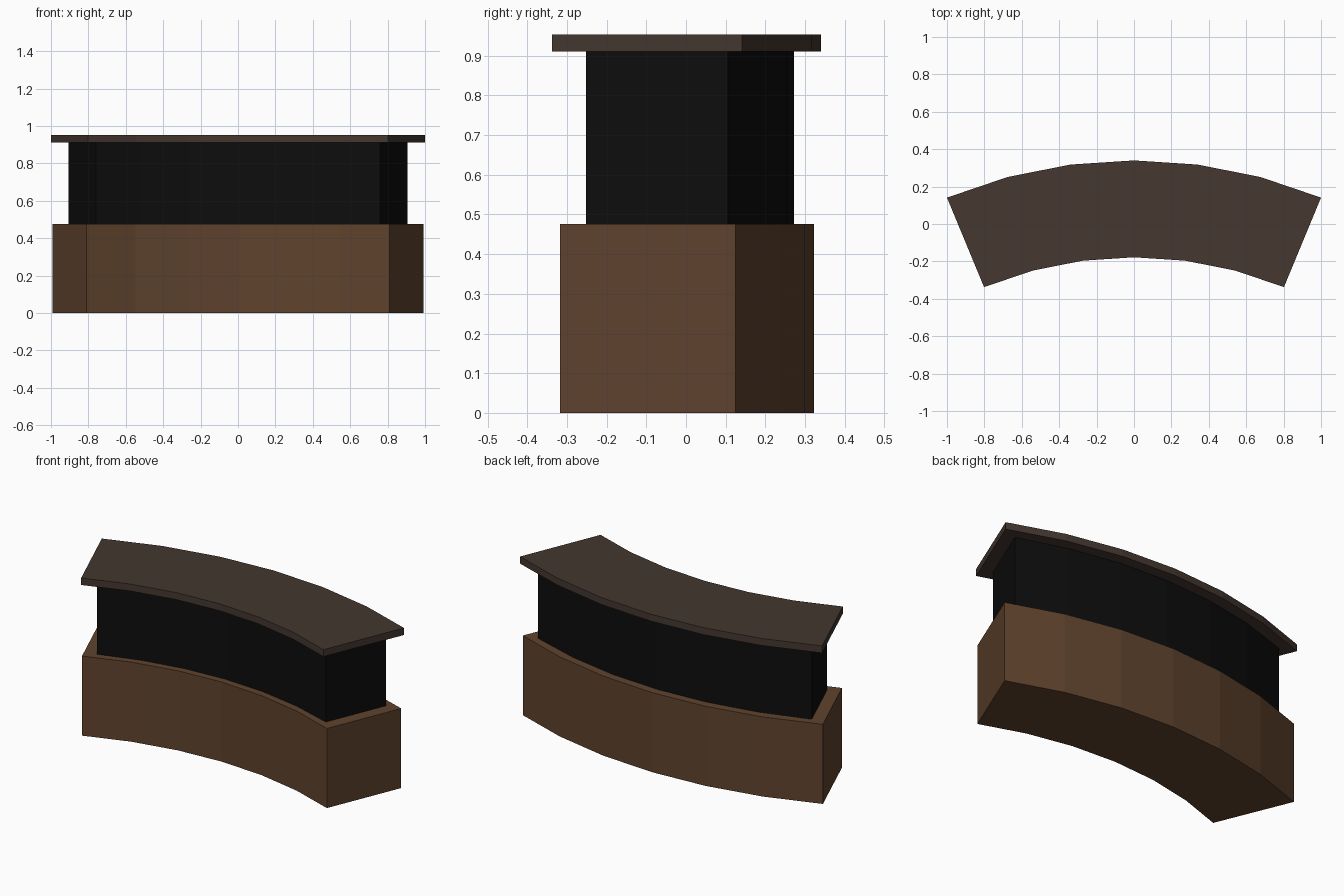
import bpy, bmesh, math

if "Cube" in bpy.data.objects:
    bpy.data.objects.remove(bpy.data.objects["Cube"])

HALF_ANGLE = math.radians(22.5)   # half sweep of the curved counter
CENTRE_Y = -2.273                 # centre of the arcs
SEGMENTS = 6


def material(name, rgb):
    m = bpy.data.materials.new(name)
    m.diffuse_color = (*rgb, 1.0)
    m.use_nodes = True
    m.node_tree.nodes["Principled BSDF"].inputs["Base Color"].default_value = m.diffuse_color
    return m


def arc(radius, inset):
    """Points along an arc, with its ends pulled in by a constant distance."""
    end = HALF_ANGLE - math.asin(inset / radius)
    angles = [end * (2 * i / SEGMENTS - 1) for i in range(SEGMENTS + 1)]
    return [(radius * math.sin(a), CENTRE_Y + radius * math.cos(a)) for a in angles]


def curved_block(name, inner, outer, z0, z1, mat, inset=0.0):
    """Extrude a curved strip outline into a solid block."""
    outline = arc(inner, inset) + arc(outer, inset)[::-1]
    bm = bmesh.new()
    base = bm.faces.new([bm.verts.new((x, y, z0)) for x, y in outline])
    result = bmesh.ops.extrude_face_region(bm, geom=[base], use_keep_orig=True)
    top = [v for v in result["geom"] if isinstance(v, bmesh.types.BMVert)]
    bmesh.ops.translate(bm, verts=top, vec=(0, 0, z1 - z0))
    bmesh.ops.recalc_face_normals(bm, faces=bm.faces)
    mesh = bpy.data.meshes.new(name)
    bm.to_mesh(mesh)
    bm.free()
    mesh.materials.append(mat)
    obj = bpy.data.objects.new(name, mesh)
    bpy.context.collection.objects.link(obj)
    return obj


wood = material("brown wood", (0.114, 0.055, 0.026))
black = material("black panel", (0.004, 0.004, 0.004))
dark_wood = material("dark wood", (0.058, 0.038, 0.029))

# Wide wooden base, recessed black middle, thin overhanging counter top
curved_block("base", 2.117, 2.595, 0.0, 0.476, wood)
curved_block("middle_panel", 2.158, 2.545, 0.476, 0.911, black, inset=0.073)
curved_block("counter_top", 2.095, 2.613, 0.911, 0.953, dark_wood)
